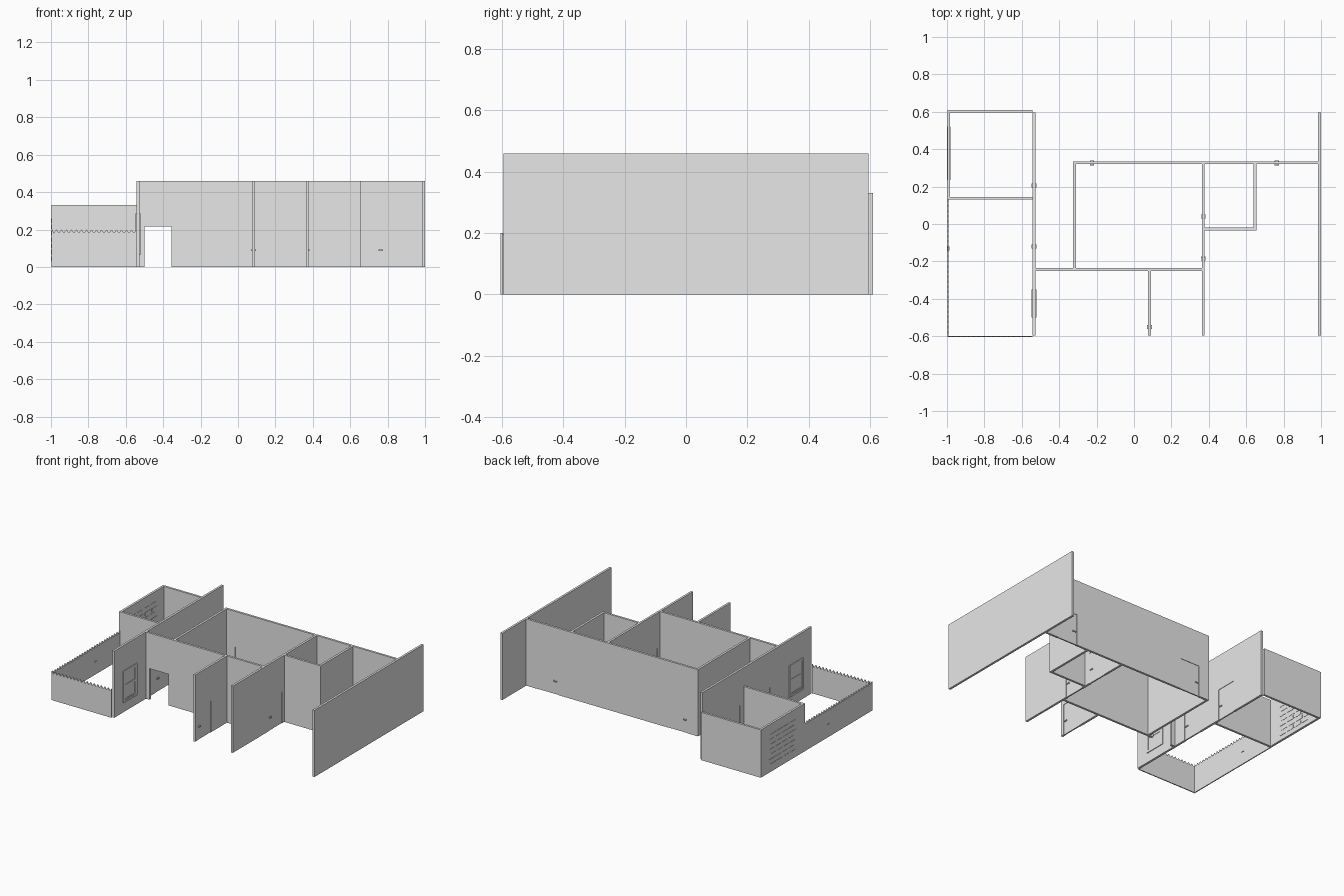
import bpy, bmesh

cube = bpy.data.objects.get("Cube")
if cube:
    bpy.data.objects.remove(cube, do_unlink=True)

grey = bpy.data.materials.new("plain_grey")
grey.use_nodes = True
grey.diffuse_color = (0.8, 0.8, 0.8, 1)
grey.node_tree.nodes["Principled BSDF"].inputs["Base Color"].default_value = (0.8, 0.8, 0.8, 1)

THICK = 0.015
HOUSE, SHED, FENCE = 0.46, 0.33, 0.2
DOOR_W, DOOR_H = 0.145, 0.215


def place(axis, u, off, z):
    """Map a point on a wall: u runs along the axis, off goes across it."""
    return (u, off, z) if axis == "x" else (off, u, z)


def slab(name, axis, at, thick, outlines):
    """Extrude one or more (u, z) outlines into upright slabs centred at 'at'."""
    bm = bmesh.new()
    for pts in outlines:
        rings = [[bm.verts.new(place(axis, u, at + s * thick / 2, z)) for u, z in pts]
                 for s in (-1, 1)]
        bm.faces.new(rings[0])
        bm.faces.new(rings[1][::-1])
        n = len(pts)
        for i in range(n):
            j = (i + 1) % n
            bm.faces.new((rings[0][i], rings[1][i], rings[1][j], rings[0][j]))
    bmesh.ops.recalc_face_normals(bm, faces=bm.faces)
    mesh = bpy.data.meshes.new(name)
    bm.to_mesh(mesh)
    bm.free()
    mesh.materials.append(grey)
    obj = bpy.data.objects.new(name, mesh)
    bpy.context.collection.objects.link(obj)
    return obj


def rect(u0, u1, z0, z1):
    return [(u0, z0), (u1, z0), (u1, z1), (u0, z1)]


def handle(name, axis, at, u, reach=0.013):
    """Lever handle on both sides: two short posts carrying a bar."""
    z = 0.09
    posts = [rect(u + s * 0.009 - 0.002, u + s * 0.009 + 0.002, z - 0.003, z + 0.004)
             for s in (-1, 1)]
    slab(name + "_posts", axis, at, 2 * reach - 0.004, posts)
    for s, side in ((-1, "a"), (1, "b")):
        slab(name + "_bar_" + side, axis, at + s * (reach - 0.002), 0.004,
             [rect(u - 0.011, u + 0.011, z - 0.005, z + 0.002)])


def wall(name, axis, at, u0, u1, height, doors=(), opening=None):
    """Wall with door cut-outs; doors get a thinner leaf and a handle."""
    pts = [(u0, 0)]
    for d in sorted(list(doors) + ([opening] if opening is not None else [])):
        pts += [(d, 0), (d, DOOR_H), (d + DOOR_W, DOOR_H), (d + DOOR_W, 0)]
    pts += [(u1, 0), (u1, height), (u0, height)]
    slab(name, axis, at, THICK, [pts])
    for i, d in enumerate(doors):
        slab(f"{name}_door_{i}", axis, at, 0.009, [rect(d, d + DOOR_W, 0, DOOR_H)])
        handle(f"{name}_handle_{i}", axis, at, d + 0.02)


def fence(name, axis, at, u0, u1, teeth):
    """Thin fence with a zigzag top."""
    step = (u1 - u0) / teeth
    pts = [(u1, 0), (u0, 0), (u0, FENCE)]
    for i in range(teeth):
        pts += [(u0 + (i + 0.5) * step, FENCE - 0.018), (u0 + (i + 1) * step, FENCE)]
    slab(name, axis, at, 0.007, [pts])


# House walls
wall("right_end_wall", "y", 0.9925, -0.595, 0.595, HOUSE)
wall("house_side_wall", "y", -0.535, -0.595, 0.595, HOUSE, doors=(-0.14, 0.185))
wall("back_wall", "x", 0.327, -0.325, 0.985, HOUSE, doors=(-0.245, 0.743))
wall("front_wall", "x", -0.243, -0.5275, 0.363, HOUSE, opening=-0.5)
wall("main_room_wall", "y", -0.3175, -0.2355, 0.3195, HOUSE)
wall("centre_wall", "y", 0.37, -0.595, 0.3195, HOUSE, doors=(-0.205, 0.02))
wall("small_room_side_wall", "y", 0.6475, -0.035, 0.3195, HOUSE)
wall("small_room_front_wall", "x", -0.0275, 0.3775, 0.64, HOUSE)
wall("front_partition", "y", 0.083, -0.595, -0.2505, HOUSE, doors=(-0.57,))

# Shed walls
wall("shed_back_wall", "x", 0.6025, -0.998, -0.5425, SHED)
wall("shed_front_wall", "x", 0.1375, -0.983, -0.5425, SHED)
wall("shed_outer_wall", "y", -0.9905, 0.13, 0.595, SHED)

# Brick grille on the outer shed wall, alternate rows shifted
bricks = []
for row in range(7):
    z = 0.032 + row * 0.034
    shift = 0.016 * (row % 2)
    for col in range(4):
        y = 0.235 + shift + col * 0.071
        bricks.append(rect(y, y + 0.058, z, z + 0.024))
slab("shed_brick_grille", "y", -0.9905, 0.019, bricks)

# Zigzag fence with a gate handle
fence("front_fence", "x", -0.6015, -0.998, -0.5425, 17)
fence("side_fence", "y", -0.9945, -0.598, 0.13, 27)
handle("gate_handle", "y", -0.9935, -0.13, 0.0065)

# Sash window on the house side wall
Y0, Y1, Z0, Z1, BAR = -0.5, -0.35, 0.065, 0.285, 0.014
zm = (Z0 + Z1) / 2
frame = [rect(Y0, Y1, Z0, Z0 + BAR), rect(Y0, Y1, Z1 - BAR, Z1),
         rect(Y0, Y0 + BAR, Z0 + BAR, Z1 - BAR), rect(Y1 - BAR, Y1, Z0 + BAR, Z1 - BAR)]
slab("window_frame", "y", -0.535, 0.025, frame)
sash = []
for z0, z1 in ((Z0 + BAR, zm), (zm, Z1 - BAR)):
    y0, y1 = Y0 + BAR, Y1 - BAR
    sash += [rect(y0, y1, z0, z0 + 0.009), rect(y0, y1, z1 - 0.009, z1),
             rect(y0, y0 + 0.009, z0 + 0.009, z1 - 0.009),
             rect(y1 - 0.009, y1, z0 + 0.009, z1 - 0.009)]
slab("window_sashes", "y", -0.535, 0.02, sash)
